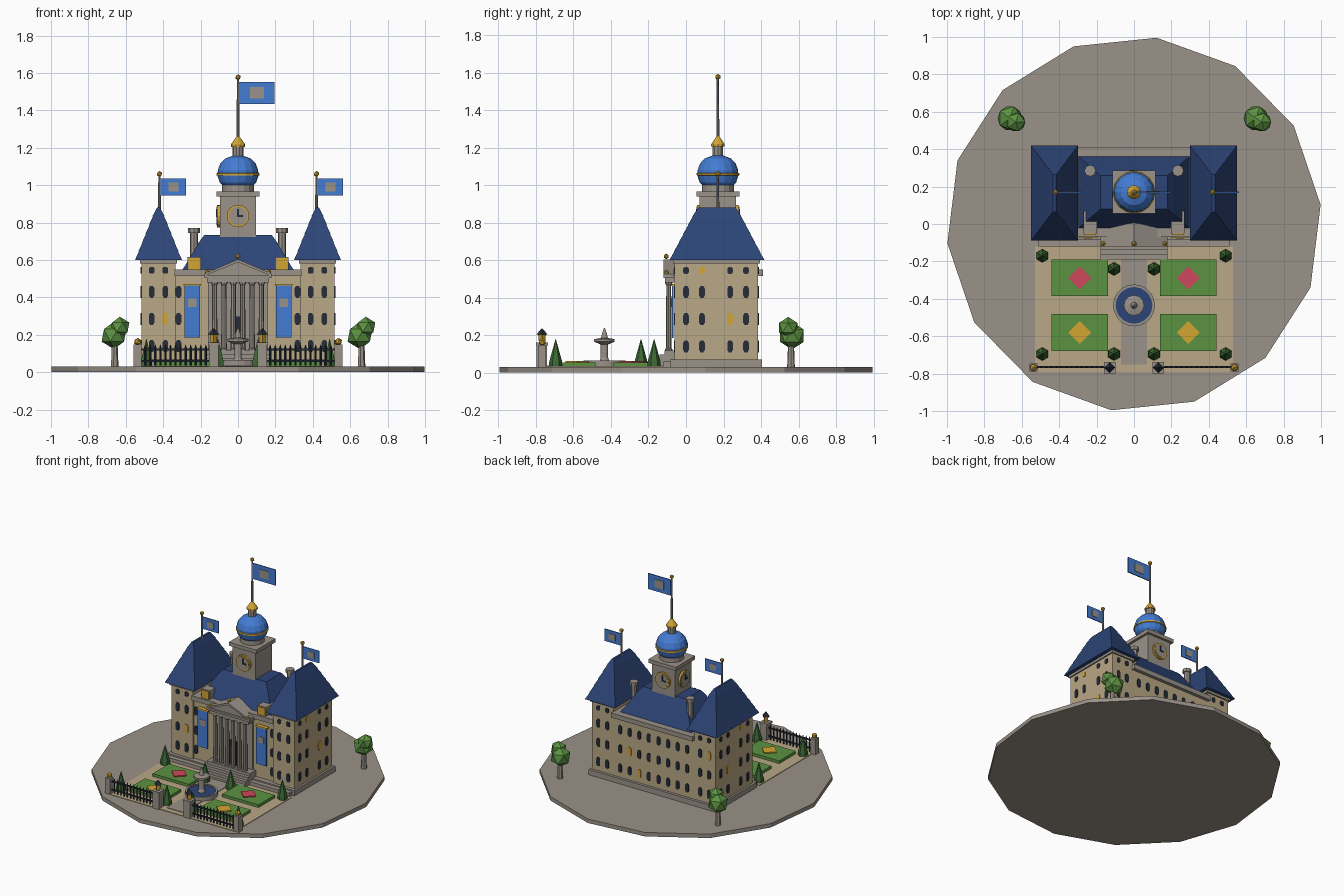
import bpy, bmesh, math
from mathutils import Vector, Matrix

if "Cube" in bpy.data.objects:
    bpy.data.objects.remove(bpy.data.objects["Cube"])

def srgb(r, g, b):
    return tuple(((c / 255 + 0.055) / 1.055) ** 2.4 if c > 10 else c / 3300 for c in (r, g, b)) + (1,)

COLORS = {"stone": (154, 146, 137), "sand": (186, 168, 134), "navy": (44, 68, 118), "blue": (68, 124, 212),
          "gold": (212, 166, 52), "dark": (38, 44, 56), "leaf": (92, 146, 66), "hedge": (60, 104, 52),
          "red": (206, 72, 92)}
MATS = {}
for k, c in COLORS.items():
    MATS[k] = bpy.data.materials.new(k)
    MATS[k].diffuse_color = srgb(*c)

PARTS = {}  # name -> (bmesh, material); repeated pieces share one mesh

def part(name, mat):
    return PARTS.setdefault(name, (bmesh.new(), mat))[0]

def loft(name, mat, rings):
    """Skin closed rings of equal length and cap both ends."""
    bm = part(name, mat)
    vs = [[bm.verts.new(p) for p in r] for r in rings]
    n = len(vs[0])
    for a, b in zip(vs, vs[1:]):
        for i in range(n):
            bm.faces.new((a[i], a[(i + 1) % n], b[(i + 1) % n], b[i]))
    bm.faces.new(vs[0][::-1])
    bm.faces.new(vs[-1])

def rect(cx, cy, hx, hy, z):
    return [(cx - hx, cy - hy, z), (cx + hx, cy - hy, z), (cx + hx, cy + hy, z), (cx - hx, cy + hy, z)]

def box(name, mat, x0, x1, y0, y1, z0, z1):
    c = ((x0 + x1) / 2, (y0 + y1) / 2, abs(x1 - x0) / 2, (y1 - y0) / 2)
    loft(name, mat, [rect(*c, z0), rect(*c, z1)])

def lathe(name, mat, x, y, profile, n=12, turn=0.0):
    loft(name, mat, [[(x + r * math.cos(turn + 2 * math.pi * i / n),
                       y + r * math.sin(turn + 2 * math.pi * i / n), z) for i in range(n)] for r, z in profile])

def ball(name, mat, x, y, z, r, sub=1):
    bmesh.ops.create_icosphere(part(name, mat), subdivisions=sub, radius=r, matrix=Matrix.Translation((x, y, z)))

def plate(name, mat, poly, at, n, depth):
    """Extrude a (u, z) polygon out of a wall with horizontal normal n."""
    u, n, at = Vector((-n[1], n[0], 0)), Vector((n[0], n[1], 0)), Vector(at)
    loft(name, mat, [[at + u * a + Vector((0, 0, b)) + n * d for a, b in poly] for d in (-0.003, depth)])

def square(hu, hz, du=0, dz=0):
    return [(du - hu, dz - hz), (du + hu, dz - hz), (du + hu, dz + hz), (du - hu, dz + hz)]

def disc(r, n=16):
    return [(r * math.cos(2 * math.pi * i / n), r * math.sin(2 * math.pi * i / n)) for i in range(n)]

def window(at, n, lit=False, w=0.015, h=0.032):
    poly = [(-w, -h * .6), (-w * .5, -h), (w * .5, -h), (w, -h * .6),
            (w, h * .6), (w * .5, h), (-w * .5, h), (-w, h * .6)]
    plate("lit_windows" if lit else "windows", "gold" if lit else "dark", poly, at, n, 0.005)

def tiled_roof(name, cx, cy, lo, hi, z0, z1, rows):
    """Hipped roof with overlapping rows of tiles; lo and hi are half sizes."""
    rings = []
    for i in range(rows):
        for t, lip in ((i / rows, 0.006), ((i + 1) / rows, 0)):
            hx, hy = (lo[k] + (hi[k] - lo[k]) * t + lip for k in (0, 1))
            rings.append(rect(cx, cy, hx, hy, z0 + (z1 - z0) * t + (0.006 if lip == 0 and i < rows - 1 else 0)))
    loft(name, "navy", rings)

def flag(x, y, z0, z1, length, height):
    lathe("flagpoles", "stone", x, y, [(0.008, z0), (0.006, z1)], 8)
    ball("pole_finials", "gold", x, y, z1 + 0.005, 0.016)
    zc, xc = z1 - 0.02 - height / 2, x + 0.007 + length / 2
    box("flags", "blue", x + 0.006, x + 0.006 + length, y - 0.004, y + 0.004, zc - height / 2, zc + height / 2)
    box("flag_squares", "stone", xc - length * .2, xc + length * .2, y - 0.007, y + 0.007,
        zc - height * .26, zc + height * .26)

CY = 0.165  # building centre line in y

# ground, garden floor and path
lathe("ground_disc", "stone", 0, 0, [(1.003, 0), (1.003, 0.03)], 14, math.radians(5.9))
box("garden_floor", "sand", -0.53, 0.53, -0.79, -0.12, 0.028, 0.034)
box("garden_path", "stone", -0.07, 0.07, -0.75, -0.18, 0.03, 0.038)

# plinth, terrace and front stairs
box("plinth", "stone", -0.53, 0.53, -0.085, 0.405, 0.03, 0.07)
box("terrace", "stone", -0.51, 0.51, -0.12, -0.05, 0.03, 0.06)
for i in range(4):
    box("front_stairs", "stone", -0.18, 0.18, -0.19 + 0.025 * i, -0.04, 0.03, 0.052 + 0.022 * i)

# central block with cornice, roof and chimneys
box("central_block", "sand", -0.35, 0.35, -0.045, 0.385, 0.06, 0.52)
box("central_cornice", "stone", -0.34, 0.34, -0.07, 0.41, 0.515, 0.55)
tiled_roof("central_roof", 0, 0.17, (0.29, 0.185), (0.18, 0.09), 0.55, 0.735, 4)

for s in (-1, 1):
    # wings
    x = 0.425 * s
    box("wings", "sand", x - 0.09, x + 0.09, -0.06, 0.385, 0.06, 0.6)
    box("wing_cornices", "stone", x - 0.1, x + 0.1, -0.07, 0.395, 0.582, 0.602)
    tiled_roof("wing_roofs", x, CY, (0.12, 0.248), (0.008, 0.1), 0.6, 0.88, 6)
    flag(0.42 * s, 0.17, 0.84, 1.055, 0.135, 0.09)
    lathe("chimneys", "stone", 0.235 * s, 0.285, [(0.022, 0.55), (0.022, 0.745), (0.031, 0.745), (0.031, 0.77)], 8)
    # attic dormers with gold fronts
    box("dormers", "stone", 0.235 * s - 0.036, 0.235 * s + 0.036, -0.05, 0.07, 0.54, 0.615)
    plate("dormer_fronts", "gold", square(0.03, 0.03), (0.235 * s, -0.05, 0.58), (0, -1), 0.008)
    # hanging banners
    box("banners", "blue", 0.245 * s - 0.042, 0.245 * s + 0.042, -0.074, -0.066, 0.185, 0.465)
    box("banner_rods", "gold", 0.245 * s - 0.046, 0.245 * s + 0.046, -0.076, -0.045, 0.463, 0.472)
    box("banner_squares", "stone", 0.245 * s - 0.023, 0.245 * s + 0.023, -0.077, -0.07, 0.35, 0.395)
    # windows of the wings: front, back, outer side
    for r, z in enumerate((0.14, 0.285, 0.43, 0.545)):
        h = 0.018 if r == 3 else 0.032
        for k, dx in enumerate((-0.037, 0.037)):
            window((x + dx, -0.06, z), (0, -1), s < 0 and r == 1 and k == 1, h=h)
            window((x + dx, 0.385, z), (0, 1), s < 0 and r == 2 and k == 0, h=h)
        for k, y in enumerate((0.0, 0.085, 0.235, 0.32)):
            window((x + 0.09 * s, y, z), (s, 0), (r, k) in ((3, 1), (1, 2)), h=h)
        if r < 3:
            window((0.318 * s, -0.045, z), (0, -1))
            for k, dx in enumerate((0.04, 0.12, 0.2, 0.28)):
                window((dx * s, 0.385, z), (0, 1), s > 0 and (r, k) in ((1, 2), (0, 1)))

# portico: back wall, door, columns, entablature, pediment
box("portico_wall", "stone", -0.16, 0.16, -0.055, -0.03, 0.06, 0.5)
plate("front_door", "dark", square(0.03, 0.09), (0, -0.055, 0.208), (0, -1), 0.006)
for i in range(6):
    x = -0.125 + 0.05 * i
    lathe("portico_columns", "stone", x, -0.092, [(0.019, 0.11), (0.019, 0.125), (0.015, 0.13), (0.013, 0.465),
                                                (0.019, 0.475), (0.019, 0.485)], 8)
box("entablature", "stone", -0.165, 0.165, -0.112, -0.02, 0.48, 0.505)
box("entablature_cap", "stone", -0.18, 0.18, -0.12, 0.0, 0.505, 0.52)
tri = [(-0.175, 0.52), (0.175, 0.52), (0, 0.598)]
loft("pediment", "stone", [[(a, y, b) for a, b in tri] for y in (-0.105, 0.03)])
for s in (-1, 1):
    slope = [(0, 0.588), (0.18 * s, 0.514), (0.18 * s, 0.527), (0, 0.604)]
    loft("pediment_rims", "stone", [[(a, y, b) for a, b in slope] for y in (-0.12, 0.03)])
    ball("portico_finials", "gold", 0.165 * s, -0.105, 0.535, 0.014)
ball("portico_finials", "gold", 0, -0.105, 0.62, 0.015)

# clock tower
TY = 0.17
box("tower", "stone", -0.097, 0.097, TY - 0.097, TY + 0.097, 0.55, 0.945)
box("tower_cap", "stone", -0.115, 0.115, TY - 0.115, TY + 0.115, 0.94, 0.967)
lathe("dome_drum", "stone", 0, TY, [(0.085, 0.965), (0.085, 1.0)], 16)
lathe("dome", "blue", 0, TY, [(0.075, 0.99), (0.098, 1.015), (0.109, 1.05), (0.108, 1.08), (0.095, 1.115),
                              (0.07, 1.142), (0.03, 1.157)], 16)
lathe("dome_band", "gold", 0, TY, [(0.105, 1.05), (0.114, 1.053), (0.114, 1.063), (0.105, 1.066)], 16)
lathe("lantern", "stone", 0, TY, [(0.03, 1.15), (0.03, 1.21)], 10)
lathe("lantern_cap", "gold", 0, TY, [(0.038, 1.205), (0.038, 1.218), (0.008, 1.26)], 10)
flag(0, TY, 1.24, 1.572, 0.19, 0.118)

# clocks on the front, back and left of the tower
for n in ((0, -1), (0, 1), (-1, 0)):
    at = (n[0] * 0.097, TY + n[1] * 0.097, 0.835)
    plate("clock_rings", "gold", disc(0.06), at, n, 0.014)
    plate("clock_faces", "stone", disc(0.05), at, n, 0.017)
    plate("clock_hands", "dark", square(0.005, 0.02, 0, 0.018), at, n, 0.021)
    plate("clock_hands", "dark", square(0.016, 0.005, 0.012, 0), at, n, 0.021)

# fountain
lathe("fountain_basin", "stone", 0, -0.435, [(0.112, 0.03), (0.112, 0.065), (0.098, 0.065), (0.098, 0.05)], 20)
lathe("fountain_water", "navy", 0, -0.435, [(0.099, 0.04), (0.099, 0.058)], 20)
lathe("fountain_stem", "stone", 0, -0.435, [(0.03, 0.05), (0.02, 0.08), (0.02, 0.15), (0.055, 0.165), (0.055, 0.178),
                                          (0.018, 0.185), (0.012, 0.21), (0.003, 0.237)], 12)

for s in (-1, 1):
    # flower beds
    for y, mat, name in ((-0.288, "red", "red_flowers"), (-0.58, "gold", "yellow_flowers")):
        box("flower_beds", "leaf", 0.29 * s - 0.152, 0.29 * s + 0.152, y - 0.098, y + 0.098, 0.03, 0.055)
        lathe(name, mat, 0.29 * s, y, [(0.062, 0.05), (0.062, 0.063)], 4)
    # clipped cone bushes
    for x, y in ((0.49, -0.17), (0.107, -0.24), (0.49, -0.695), (0.107, -0.695)):
        lathe("cone_bushes", "hedge", x * s, y, [(0.036, 0.03), (0.034, 0.06), (0.001, 0.178)], 6, math.pi / 6)
    # fence with gate posts and corner posts
    for z in (0.06, 0.122):
        box("fence_rails", "dark", min(0.15 * s, 0.52 * s), max(0.15 * s, 0.52 * s), -0.77, -0.76, z - 0.005, z + 0.005)
    for i in range(13):
        lathe("fence_bars", "dark", s * (0.172 + 0.027 * i), -0.765, [(0.006, 0.035), (0.006, 0.13), (0.001, 0.147)], 4)
    x = 0.13 * s
    box("gate_posts", "stone", x - 0.026, x + 0.026, -0.797, -0.74, 0.03, 0.15)
    box("gate_post_caps", "stone", x - 0.031, x + 0.031, -0.8, -0.737, 0.145, 0.16)
    lathe("lamps", "gold", x, -0.768, [(0.016, 0.16), (0.021, 0.205)], 4)
    lathe("lamp_hats", "dark", x, -0.768, [(0.03, 0.203), (0.003, 0.235)], 4)
    x = 0.537 * s
    box("corner_posts", "stone", x - 0.021, x + 0.021, -0.788, -0.746, 0.03, 0.147)
    ball("corner_post_balls", "gold", x, -0.767, 0.163, 0.021)
    # trees
    x = 0.66 * s
    lathe("tree_trunks", "stone", x, 0.56, [(0.021, 0.03), (0.016, 0.16)], 7)
    tx = -0.66 if s < 0 else 0.655
    ball("tree_crowns", "leaf", tx - 0.003, 0.565, 0.197, 0.074)
    ball("tree_crowns", "leaf", tx + 0.028, 0.545, 0.24, 0.057)

# turn the collected pieces into objects
for name, (bm, mat) in PARTS.items():
    bmesh.ops.recalc_face_normals(bm, faces=bm.faces)
    me = bpy.data.meshes.new(name)
    bm.to_mesh(me)
    bm.free()
    me.materials.append(MATS[mat])
    bpy.context.collection.objects.link(bpy.data.objects.new(name, me))

for m in bpy.data.materials:
    if m.users and not m.is_grease_pencil:
        m.use_nodes = True
        m.node_tree.nodes["Principled BSDF"].inputs["Base Color"].default_value = m.diffuse_color
